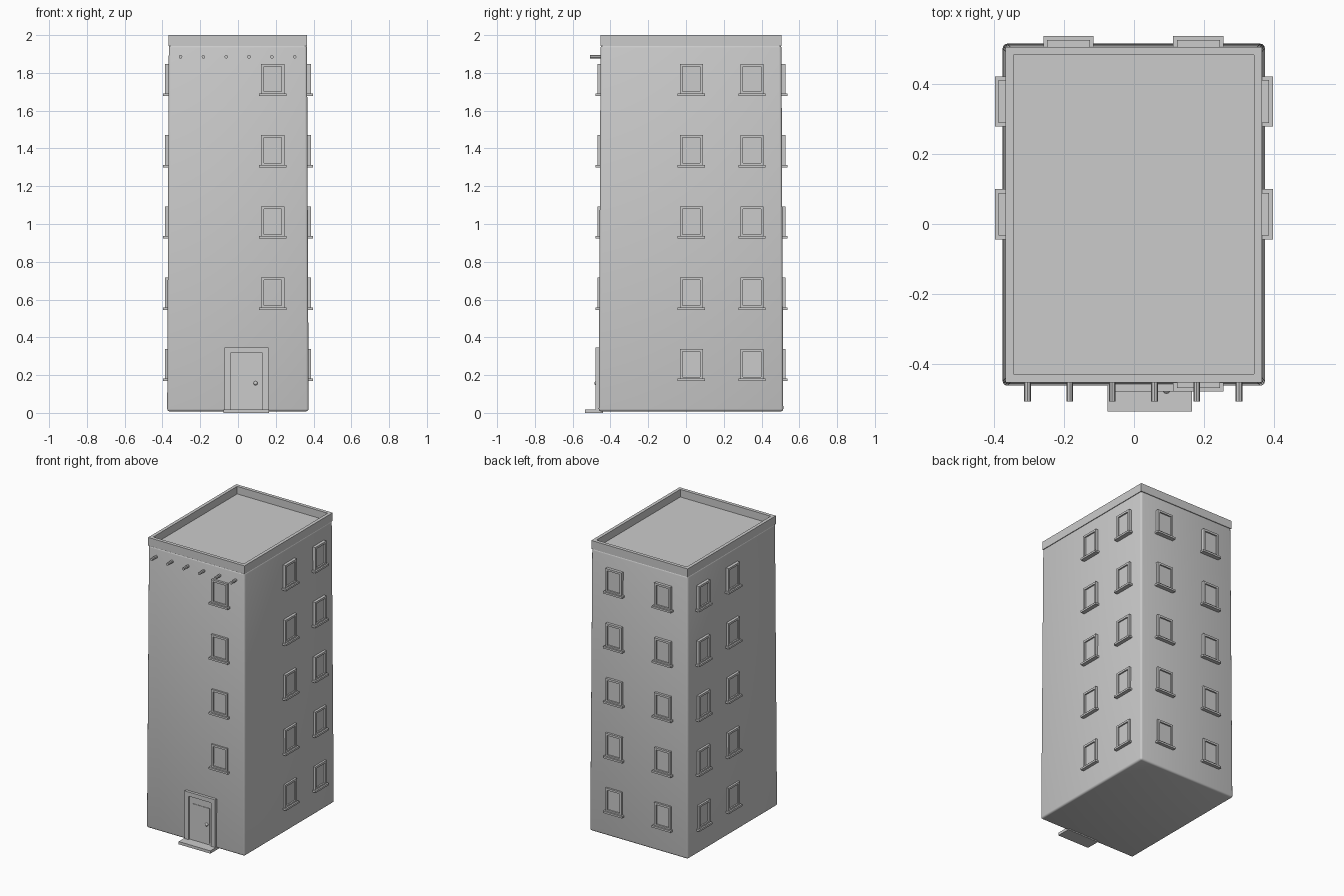
import bpy, bmesh
from math import radians
from mathutils import Matrix, Vector

if "Cube" in bpy.data.objects:
    bpy.data.objects.remove(bpy.data.objects["Cube"])

CY = 0.027                      # building centre in y


def add_box(bm, lo, hi):
    lo, hi = Vector(lo), Vector(hi)
    m = Matrix.Translation((lo + hi) / 2) @ Matrix.Diagonal((*(hi - lo), 1))
    bmesh.ops.create_cube(bm, size=1, matrix=m)


def new_object(name, bm):
    me = bpy.data.meshes.new(name)
    bm.to_mesh(me)
    bm.free()
    ob = bpy.data.objects.new(name, me)
    bpy.context.collection.objects.link(ob)
    return ob


def boxes(name, *pairs):
    bm = bmesh.new()
    for lo, hi in pairs:
        add_box(bm, lo, hi)
    return new_object(name, bm)


def soften(ob, width, segments):
    mod = ob.modifiers.new("soft_edges", 'BEVEL')
    mod.width, mod.segments = width, segments
    bpy.context.view_layer.objects.active = ob
    ob.select_set(True)
    bpy.ops.object.modifier_apply(modifier=mod.name)
    bpy.ops.object.shade_smooth_by_angle(angle=radians(40))
    ob.select_set(False)


# walls: slightly tapered block with rounded corners
bm = bmesh.new()
add_box(bm, (-0.375, CY - 0.489, 0.008), (0.374, CY + 0.488, 1.947))
for v in bm.verts:
    if v.co.z > 1:
        v.co.x *= 0.977
        v.co.y = CY + (v.co.y - CY) * 0.98
walls = new_object("walls", bm)
soften(walls, 0.013, 3)

# parapet: square ring around the flat roof
bm = bmesh.new()
add_box(bm, (-0.367, CY - 0.479, 1.943), (0.366, CY + 0.479, 2.0))
top = max(bm.faces, key=lambda f: f.calc_center_median().z)
bmesh.ops.inset_individual(bm, faces=[top], thickness=0.032)
for v in top.verts:
    v.co.y = CY + (v.co.y - CY) * 0.998
wall_ring = bmesh.ops.extrude_discrete_faces(bm, faces=[top])["faces"][0]
bmesh.ops.translate(bm, verts=wall_ring.verts, vec=(0, 0, -0.052))
new_object("roof_parapet", bm)

# window: outer face at local y = 0 looking to -y, top edge at z = 0
w, bar, d = 0.061, 0.014, 0.035
window = boxes(
    "window",
    ((-w, 0, -0.16), (-w + bar, d, 0)),
    ((w - bar, 0, -0.16), (w, d, 0)),
    ((-w + bar, 0, -bar), (w - bar, d, 0)),
    ((-w + bar, 0, -0.16), (w - bar, d, -0.148)),
    ((-w + bar, 0.0095, -0.148), (w - bar, d, -bar)),
    ((-0.072, -0.0105, -0.171), (0.072, d, -0.158)))
window_mesh = window.data
bpy.data.objects.remove(window)

# windows placed per side: (name, angle, face points, first floor)
sides = [
    ("front", 0, [(0.184, CY - 0.495)], 1),
    ("back", 180, [(-0.187, CY + 0.499), (0.184, CY + 0.499)], 0),
    ("right", 90, [(0.386, 0.028), (0.386, 0.35)], 0),
    ("left", -90, [(-0.387, 0.028), (-0.387, 0.35)], 0),
]
for side, angle, points, first in sides:
    for x, y in points:
        for floor in range(first, 5):
            ob = bpy.data.objects.new(f"{side}_window", window_mesh)
            ob.location = (x, y, 0.339 + 0.3773 * floor)
            ob.rotation_euler.z = radians(angle)
            bpy.context.collection.objects.link(ob)

# door frame, leaf and raised panels
boxes("door_frame",
      ((-0.071, -0.479, 0.008), (-0.041, -0.44, 0.347)),
      ((0.131, -0.479, 0.008), (0.161, -0.44, 0.347)),
      ((-0.041, -0.479, 0.318), (0.131, -0.44, 0.347)))
boxes("door_leaf", ((-0.041, -0.467, 0.008), (0.131, -0.44, 0.318)))
boxes("door_panel", ((-0.024, -0.470, 0.03), (0.114, -0.46, 0.27)))

# door knob
bm = bmesh.new()
bmesh.ops.create_uvsphere(bm, u_segments=12, v_segments=8, radius=0.011,
                          matrix=Matrix.Translation((0.093, -0.474, 0.157)))
for f in bm.faces:
    f.smooth = True
new_object("door_knob", bm)

# doorstep
boxes("door_step", ((-0.076, -0.536, 0.0), (0.165, -0.44, 0.019)))

# row of beam ends under the parapet
bm = bmesh.new()
for i in range(6):
    m = Matrix.Translation((-0.304 + 0.1208 * i, -0.476, 1.885)) @ Matrix.Rotation(radians(90), 4, 'X')
    bmesh.ops.create_cone(bm, cap_ends=True, segments=8, radius1=0.0095,
                          radius2=0.0095, depth=0.062, matrix=m)
new_object("beam_ends", bm)
